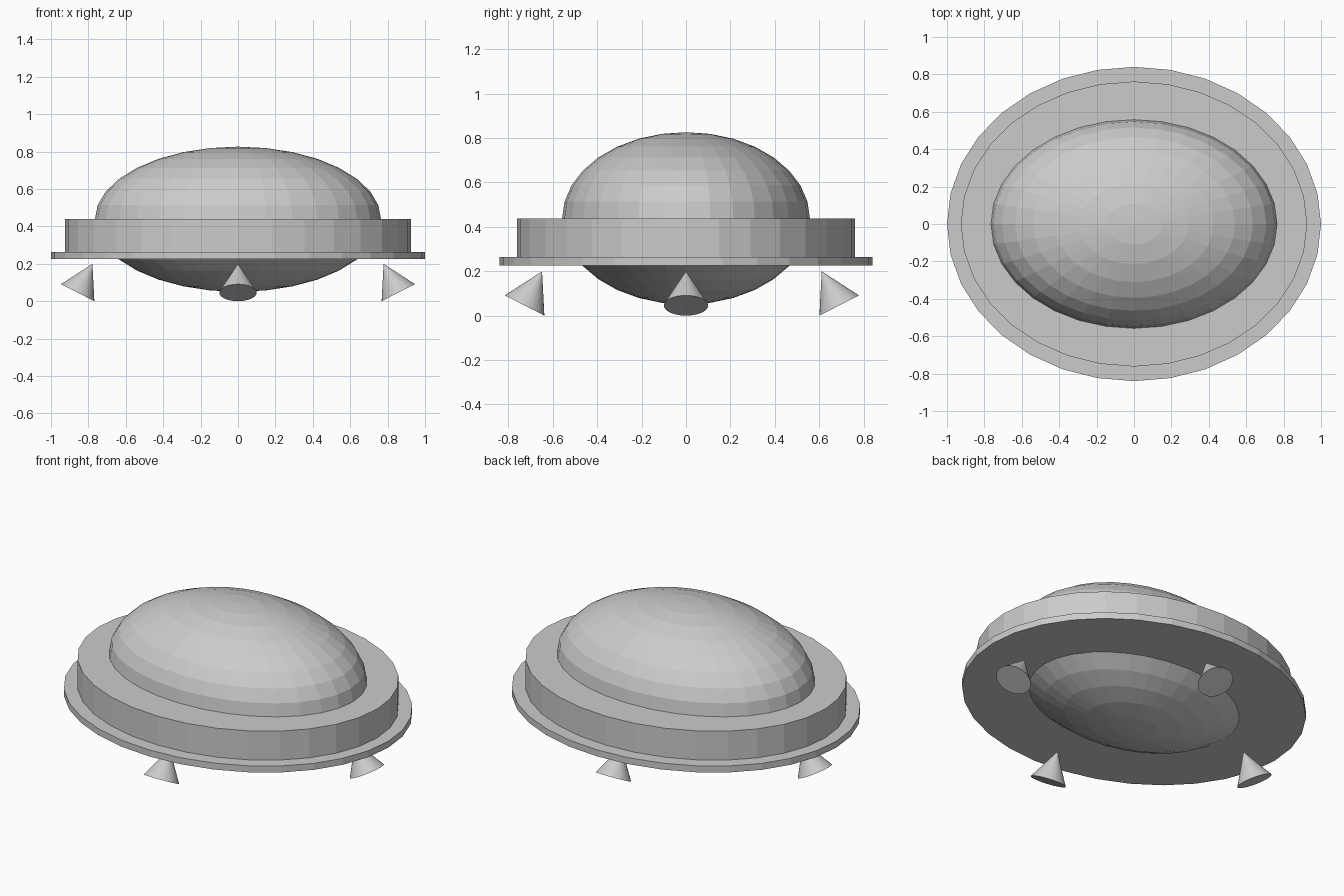
import bpy
import math
from mathutils import Matrix, Vector

cube = bpy.data.objects.get("Cube")
if cube:
    bpy.data.objects.remove(cube, do_unlink=True)

grey = bpy.data.materials.new("hull_grey")
grey.use_nodes = True
colour = (0.6, 0.6, 0.6, 1)
grey.diffuse_color = colour
grey.node_tree.nodes["Principled BSDF"].inputs["Base Color"].default_value = colour


def finish(name, scale=(1, 1, 1)):
    obj = bpy.context.object
    obj.name = name
    obj.scale = scale
    obj.data.materials.append(grey)
    return obj


def oval_disc(name, rx, ry, bottom, top):
    bpy.ops.mesh.primitive_cylinder_add(
        vertices=32, radius=1, depth=1, location=(0, 0, (bottom + top) / 2))
    finish(name, (rx, ry, top - bottom))


# Flattened ball that forms the dome above and the belly below
bpy.ops.mesh.primitive_uv_sphere_add(
    segments=32, ring_count=16, radius=1, location=(0, 0, 0.438))
finish("dome_and_belly", (0.765, 0.558, 0.388))

# Stepped oval saucer
oval_disc("hull_ring", 0.926, 0.762, 0.264, 0.438)
oval_disc("lower_rim", 1.0, 0.84, 0.225, 0.264)

# Four thruster cones, tilted so their bases splay outward and down
RADIUS, HEIGHT, TILT = 0.1, 0.173, math.radians(27)


def thruster(name, direction, distance):
    outward = Vector(direction)
    axis = Vector((0, 0, math.cos(TILT))) - outward * math.sin(TILT)
    base = outward * distance + Vector((0, 0, RADIUS * math.sin(TILT)))
    bpy.ops.mesh.primitive_cone_add(
        vertices=32, radius1=RADIUS, radius2=0, depth=HEIGHT)
    cone = finish(name)
    cone.location = base + axis * HEIGHT / 2
    cone.rotation_euler = axis.to_track_quat("Z", "Y").to_euler()


thruster("left_thruster", (1, 0, 0), 0.857)
thruster("right_thruster", (-1, 0, 0), 0.857)
thruster("front_thruster", (0, -1, 0), 0.727)
thruster("back_thruster", (0, 1, 0), 0.69)
